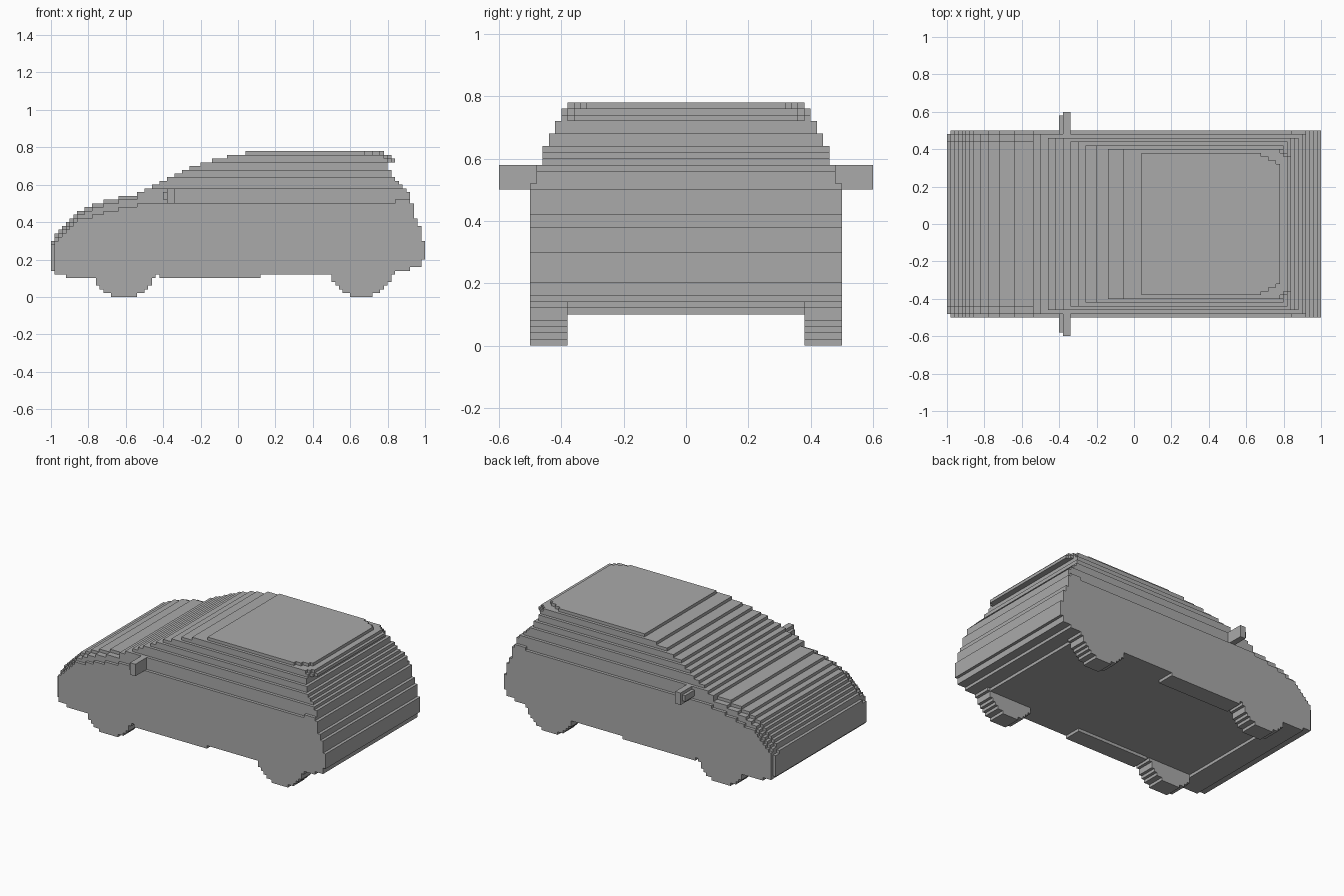
import bpy
import bmesh
import math
from mathutils import Vector

cube = bpy.data.objects.get("Cube")
if cube:
    bpy.data.objects.remove(cube, do_unlink=True)

STEP = 0.02  # size of one block

grey = bpy.data.materials.new("plain_grey")
grey.use_nodes = True
colour = (0.4, 0.4, 0.4, 1)
grey.diffuse_color = colour
grey.node_tree.nodes["Principled BSDF"].inputs["Base Color"].default_value = colour


def block_part(name, inside, xs, ys, zs):
    """Skin of all unit blocks that satisfy the rule, merged into large flat faces."""
    cells = {(i, j, k) for i in range(*xs) for j in range(*ys) for k in range(*zs)
             if inside(i, j, k)}
    bm = bmesh.new()
    corners = {}

    def corner(p):
        if p not in corners:
            corners[p] = bm.verts.new(Vector(p) * STEP)
        return corners[p]

    for cell in cells:
        for axis in range(3):
            u, v = (axis + 1) % 3, (axis + 2) % 3
            for side in (0, 1):
                near = list(cell)
                near[axis] += 2 * side - 1
                if tuple(near) in cells:
                    continue
                loop = []
                for du, dv in ((0, 0), (1, 0), (1, 1), (0, 1)):
                    p = list(cell)
                    p[axis] += side
                    p[u] += du
                    p[v] += dv
                    loop.append(corner(tuple(p)))
                bm.faces.new(loop if side else loop[::-1])
    bmesh.ops.dissolve_limit(bm, angle_limit=math.radians(1),
                             verts=bm.verts[:], edges=bm.edges[:])
    mesh = bpy.data.meshes.new(name)
    bm.to_mesh(mesh)
    bm.free()
    mesh.materials.append(grey)
    obj = bpy.data.objects.new(name, mesh)
    bpy.context.collection.objects.link(obj)
    return obj


# Body profile per layer, from the floor up: nose edge, tail edge and half width
BASE, TOP = 5, 39
NOSE = [-46, -49] + [-50] * 8 + [-49, -49, -48, -47, -46, -45, -44, -43, -41, -39,
        -36, -32, -27, -25, -23, -21, -19, -17, -15, -13, -10, -7, -3, 2]
TAIL = ([-38, 41, 46] + [49] * 2 + [50] * 5 + [49] * 4 + [48] * 2 + [47] * 4
        + [46] * 3 + [45, 44, 43, 42, 41, 41, 40, 40, 42, 41, 39])
HALF = [25] * 20 + [24] * 4 + [23] * 3 + [22] * 2 + [21] * 2 + [20] * 2 + [19]


def body_rule(i, j, k):
    j = j if j >= 0 else -1 - j
    layer = k - BASE
    half, nose, tail = HALF[layer], NOSE[layer], TAIL[layer]
    # sills under the doors
    if k == BASE and j >= 19 and -21 <= i < 6:
        return True
    # rear shoulder
    if k == 25 and i >= 42:
        half = 25
    # bonnet falls away towards its sides
    if 10 < k < 27 and j >= 22:
        drop = 1 if j < 24 else (3 if k > 20 else 2)
        nose = NOSE[min(layer + drop, 22)] if k < 26 else -27
    if j >= 24:
        nose = max(nose, -49)
    # chamfered rear corners of roof and spoiler
    if k == TOP - 1 and j > 15:
        tail -= 2 * (j - 15) - 1
    elif k >= 36 and j > 17:
        tail -= j - 17
    return j < half and nose <= i < tail


block_part("car_body", body_rule, (-50, 50), (-25, 25), (BASE, TOP))

# Wheels, flush with the body sides
RADIUS = 8.9
for end, centre in (("front", -30.5), ("rear", 33)):
    def wheel_rule(i, j, k, c=centre):
        return math.hypot(i + 0.5 - c, k + 0.6 - RADIUS) < RADIUS
    block_part(end + "_wheel_left", wheel_rule, (-50, 50), (19, 25), (0, 7))
    block_part(end + "_wheel_right", wheel_rule, (-50, 50), (-25, -19), (0, 7))


# Door mirrors with a slightly bulged front
def mirror_rule(i, j, k):
    j = j if j >= 0 else -1 - j
    return i >= -19 or (26 <= k < 28 and j < 29)


block_part("door_mirror_left", mirror_rule, (-20, -17), (24, 30), (25, 29))
block_part("door_mirror_right", mirror_rule, (-20, -17), (-30, -24), (25, 29))
